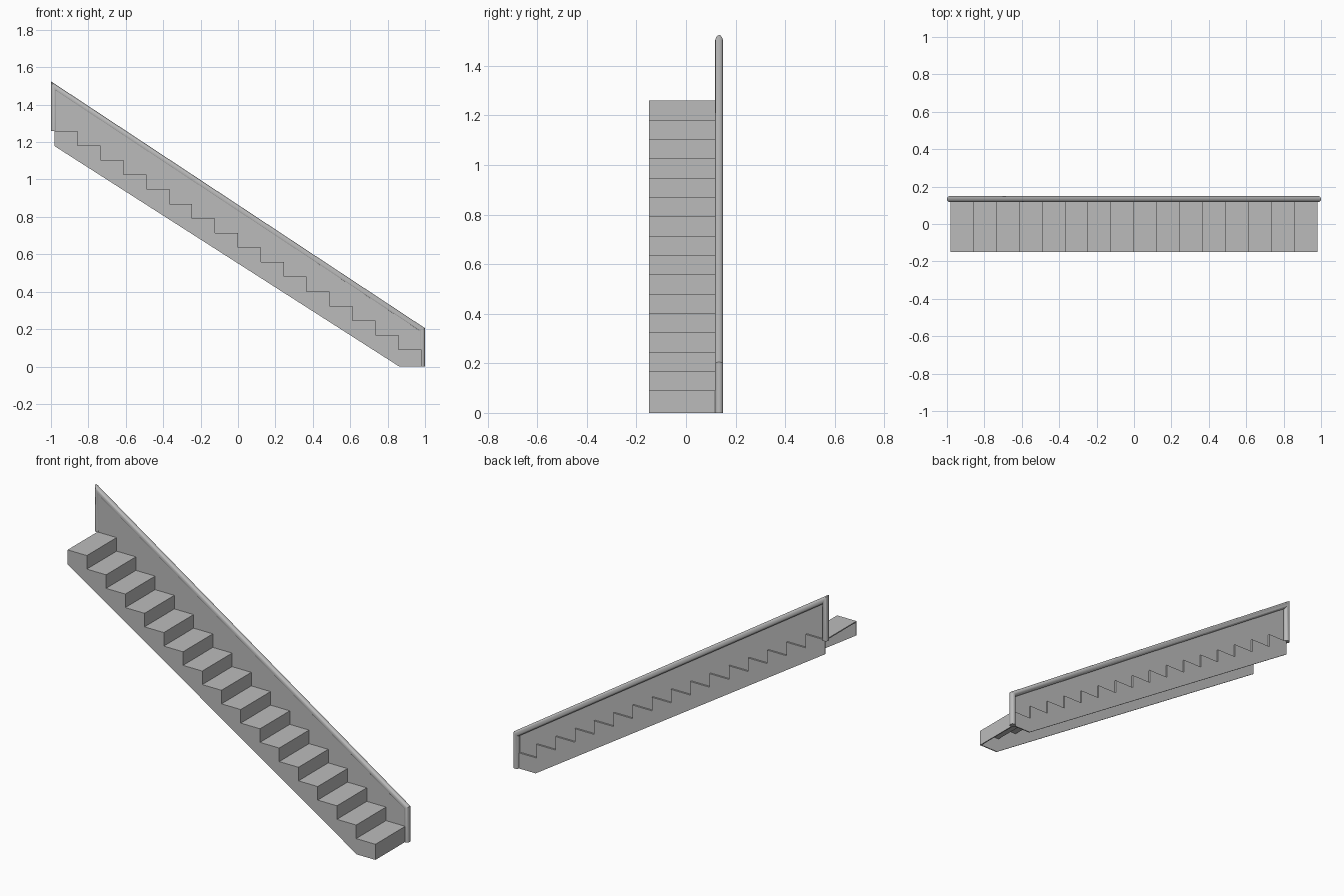
import bpy, bmesh, math
from mathutils import Vector

if "Cube" in bpy.data.objects:
    bpy.data.objects.remove(bpy.data.objects["Cube"])

STEPS, RUN, RISE, FIRST = 16, 0.1225, 0.078, 0.09
X0 = 0.98            # foot of the flight
T = 0.006            # sheet thickness
Y_FRONT, Y_BACK = -0.15, 0.136

grey = bpy.data.materials.new("grey")
grey.diffuse_color = (0.5, 0.5, 0.5, 1)
grey.use_nodes = True
grey.node_tree.nodes["Principled BSDF"].inputs["Base Color"].default_value = grey.diffuse_color


def finish(name, bm):
    bmesh.ops.recalc_face_normals(bm, faces=bm.faces)
    me = bpy.data.meshes.new(name)
    bm.to_mesh(me)
    bm.free()
    me.materials.append(grey)
    ob = bpy.data.objects.new(name, me)
    bpy.context.collection.objects.link(ob)
    return ob


def extrude_profile(name, pts, y0, y1):
    """Closed x/z outline extruded from y0 to y1."""
    bm = bmesh.new()
    face = bm.faces.new([bm.verts.new((x, y0, z)) for x, z in pts])
    ext = bmesh.ops.extrude_face_region(bm, geom=[face])
    moved = [v for v in ext["geom"] if isinstance(v, bmesh.types.BMVert)]
    bmesh.ops.translate(bm, verts=moved, vec=(0, y1 - y0, 0))
    return finish(name, bm)


# Zigzag line of risers and treads, from the foot upwards
zigzag = [(X0, 0.0)]
for i in range(STEPS):
    z = FIRST + i * RISE
    zigzag += [(X0 - i * RUN, z), (X0 - (i + 1) * RUN, z)]
x_end, z_end = zigzag[-1]

# Treads and risers: folded sheet, open underneath
inner = [(x - T, z - T) for x, z in zigzag]
inner[0] = (X0 - T, 0.0)
inner[-1] = (x_end, z_end - T)
extrude_profile("treads_and_risers", zigzag + inner[::-1], Y_FRONT + T, Y_BACK - T)

# Side stringers with stepped top and sloping bottom
stringer = zigzag + [(x_end, 1.178), (0.862, 0.0)]
extrude_profile("front_stringer", stringer, Y_FRONT, Y_FRONT + T)
extrude_profile("back_stringer", stringer, Y_BACK - T, Y_BACK)

# Balustrade panel between the steps and the rail
XP, YP, R = 0.9835, 0.1335, 0.0165
TOP, LOW = 1.494, 0.196
panel = [(XP, FIRST), (X0 - RUN, FIRST), (-XP, z_end), (-XP, TOP), (XP, LOW)]
extrude_profile("balustrade_panel", panel, 0.121, 0.126)

# Round handrail and end posts: one mitred tube
path = [Vector((XP, 0, 0)), Vector((XP, 0, LOW)),
        Vector((-XP, 0, TOP)), Vector((-XP, 0, z_end))]
SIDES = 16
bm = bmesh.new()
rings = []
for i, p in enumerate(path):
    d_in = (p - path[i - 1]).normalized() if i else (path[1] - p).normalized()
    d_out = (path[i + 1] - p).normalized() if i < len(path) - 1 else d_in
    n_in = Vector((-d_in.z, 0, d_in.x))
    n_out = Vector((-d_out.z, 0, d_out.x))
    m = (n_in + n_out).normalized()
    m /= m.dot(n_in)
    ring = []
    for k in range(SIDES):
        a = 2 * math.pi * k / SIDES
        ring.append(bm.verts.new(p + m * R * math.cos(a)
                                 + Vector((0, YP + R * math.sin(a), 0))))
    rings.append(ring)
for a, b in zip(rings, rings[1:]):
    for k in range(SIDES):
        j = (k + 1) % SIDES
        bm.faces.new((a[k], a[j], b[j], b[k]))
bm.faces.new(rings[0])
bm.faces.new(rings[-1])
rail = finish("handrail_and_posts", bm)
bpy.context.view_layer.objects.active = rail
rail.select_set(True)
bpy.ops.object.shade_smooth_by_angle(angle=math.radians(30))
